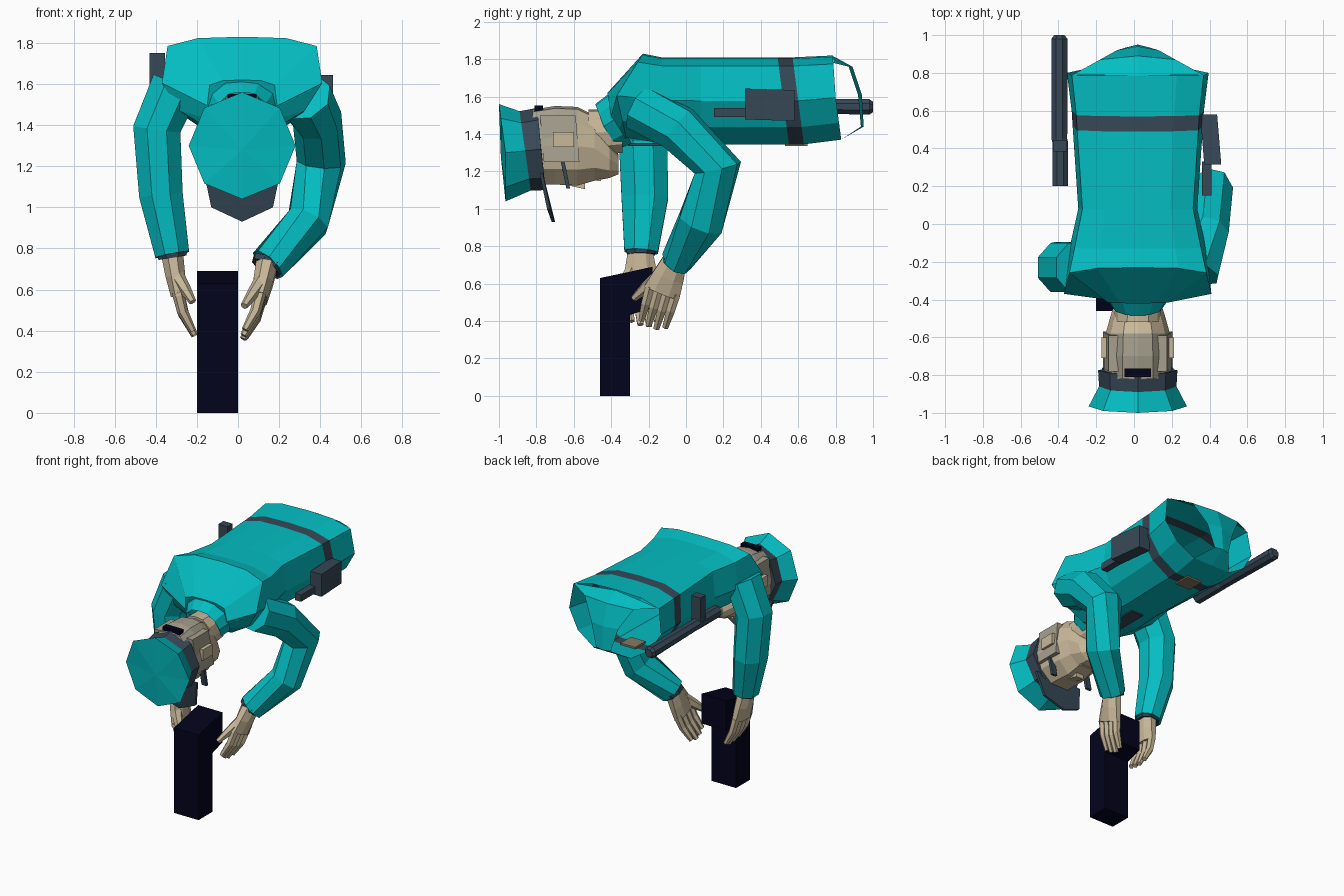
import bpy, bmesh, math
from mathutils import Vector as V

if "Cube" in bpy.data.objects:
    bpy.data.objects.remove(bpy.data.objects["Cube"])

def material(name, r, g, b):
    m = bpy.data.materials.new(name)
    m.diffuse_color = (r, g, b, 1)
    m.use_nodes = True
    m.node_tree.nodes["Principled BSDF"].inputs["Base Color"].default_value = m.diffuse_color
    return m

TEAL = material("teal cloth", 0.001, 0.51, 0.54)
SLATE = material("dark slate", 0.038, 0.065, 0.095)
SKIN = material("tan skin", 0.58, 0.48, 0.32)
HAIR = material("grey hair", 0.38, 0.35, 0.27)
NAVY = material("navy black", 0.001, 0.001, 0.012)
BROWN = material("buckle brown", 0.24, 0.19, 0.12)
CX = 0.02  # body centre line

def finish(bm, name, *mats):
    bmesh.ops.recalc_face_normals(bm, faces=bm.faces)
    me = bpy.data.meshes.new(name)
    bm.to_mesh(me)
    bm.free()
    for m in mats:
        me.materials.append(m)
    ob = bpy.data.objects.new(name, me)
    bpy.context.collection.objects.link(ob)
    return ob

def skin_rings(name, rings, mats, caps=(True, True), bands=()):
    """Join rings of points; segments listed in bands take the second material."""
    bm = bmesh.new()
    vs = [[bm.verts.new(p) for p in r] for r in rings]
    n = len(vs[0])
    for k in range(len(vs) - 1):
        for i in range(n):
            j = (i + 1) % n
            f = bm.faces.new((vs[k][i], vs[k][j], vs[k + 1][j], vs[k + 1][i]))
            f.material_index = 1 if k in bands else 0
    if caps[0]:
        bm.faces.new(vs[0])
    if caps[1]:
        bm.faces.new(vs[-1])
    return finish(bm, name, *mats)

BODY = [(0, 1), (.55, .985), (.93, .9), (1, .5), (.78, .2), (.4, 0)]
ROUND = [(0, 1), (.45, .97), (.85, .78), (1, .5), (.85, .2), (.4, 0)]

def section(hw, zt, zb, yt, ym, yb, prof=BODY):
    """Mirrored cross-section whose y follows its height."""
    half = []
    for fx, fz in prof:
        y = ym + (yt - ym) * (fz - .5) * 2 if fz > .5 else ym + (yb - ym) * (.5 - fz) * 2
        half.append((fx * hw, y, zb + fz * (zt - zb)))
    pts = half + [(-x, y, z) for x, y, z in reversed(half) if x > 0]
    return [(x + CX, y, z) for x, y, z in pts]

def tube(name, path, mat, hint=(0, 1, 0), sides=8):
    """Loft along (centre, radius along hint, radius across)."""
    rings = []
    for k, (c, ru, rv) in enumerate(path):
        a, b = V(path[max(k - 1, 0)][0]), V(path[min(k + 1, len(path) - 1)][0])
        t = (b - a).normalized()
        u = (V(hint) - t * V(hint).dot(t)).normalized()
        w = t.cross(u)
        rings.append([V(c) + u * ru * math.cos(q) + w * rv * math.sin(q)
                      for q in (math.tau * (i + .5) / sides for i in range(sides))])
    return skin_rings(name, rings, [mat])

def box(name, lo, hi, mat, shift=None):
    bm = bmesh.new()
    bmesh.ops.create_cube(bm, size=1)
    for v in bm.verts:
        v.co = V([(lo[i] + hi[i]) / 2 + v.co[i] * (hi[i] - lo[i]) for i in range(3)])
        if shift:
            v.co += V(shift(v.co))
    return finish(bm, name, mat)

# Torso with belt band
skin_rings("torso", [
    section(.17, 1.62, 1.37, -.42, -.40, -.33),
    section(.39, 1.83, 1.38, -.23, -.37, -.32),
    section(.36, 1.81, 1.35, -.13, -.12, -.12),
    section(.315, 1.81, 1.345, .08, .08, .08),
    section(.345, 1.81, 1.345, .49, .52, .55),
    section(.35, 1.81, 1.345, .57, .60, .63),
    section(.375, 1.82, 1.37, .785, .80, .83)], [TEAL, SLATE], (True, False), (4,))

# Seat strip between the open leg holes
bm = bmesh.new()
rows = []
for hw, y, z, yc in [(.345, .79, 1.78, .785), (.20, .87, 1.76, .89), (.11, .92, 1.61, .94),
                     (.06, .935, 1.44, .95), (.15, .83, 1.37, .83)]:
    rows.append([bm.verts.new((CX + s * hw, yc if s == 0 else y, z + (.037 if z == 1.78 and s == 0 else 0)))
                 for s in (-1, 0, 1)])
for a, b in zip(rows, rows[1:]):
    for i in (0, 1):
        bm.faces.new((a[i], a[i + 1], b[i + 1], b[i]))
finish(bm, "trouser_seat", TEAL)

# Collar, tie and buckle
skin_rings("collar", [
    section(.185, 1.625, 1.35, -.40, -.37, -.29, ROUND),
    section(.135, 1.56, 1.32, -.485, -.44, -.36, ROUND)], [TEAL], (False, False))
box("tie", (CX - .05, -.31, 1.337), (CX + .05, .06, 1.352), SLATE)
box("buckle", (CX - .06, .53, 1.335), (CX + .06, .65, 1.36), BROWN)

# Arms
tube("left_arm", [((.31, -.25, 1.54), .13, .15), ((.385, -.04, 1.43), .13, .12),
                  ((.405, .17, 1.22), .13, .12), ((.34, .08, .93), .13, .11),
                  ((.145, -.05, .72), .085, .095)], TEAL, (.3, 1, .5), 8)
tube("right_arm", [((-.30, -.23, 1.60), .14, .13), ((-.395, -.23, 1.38), .14, .125),
                   ((-.375, -.22, 1.06), .135, .115), ((-.32, -.24, .77), .097, .09)], TEAL)
tube("left_cuff", [((.15, -.045, .727), .083, .088), ((.137, -.055, .705), .076, .08)], SLATE)
tube("right_cuff", [((-.322, -.24, .78), .087, .08), ((-.318, -.24, .755), .08, .075)], SLATE)

# Hands
def hand(side, wrist, knuckle, tip, thumb, spread):
    w, k, t = V(wrist), V(knuckle), V(tip)
    s = V(spread)
    tube(side + "_palm", [(w, .072, .058), (w.lerp(k, .5), .092, .052), (k, .108, .04)], SKIN, s)
    for i, reach in enumerate((.9, 1, .97, .88)):
        o = 1.5 - i
        a = w.lerp(k, .9) + s * o * .05
        b = k.lerp(t, reach) + s * o * .046
        m = a.lerp(b, .5) + V((.014 if side == "left" else -.014, 0, 0))
        tube(f"{side}_finger_{i + 1}", [(a, .028, .03), (m, .027, .027), (b, .018, .017)], SKIN, s, 6)
    b = V(thumb)
    a = w.lerp(k, .45) - s * .04
    tube(side + "_thumb", [(a, .042, .04), (a.lerp(b, .55), .034, .03), (b, .018, .018)], SKIN, s, 6)

hand("left", (.14, -.06, .72), (.105, -.13, .55), (.025, -.18, .365), (.03, -.28, .52), (0, .93, -.25))
hand("right", (-.32, -.245, .77), (-.29, -.24, .57), (-.21, -.22, .375), (-.22, -.36, .54), (0, 1, 0))

# Neck and head, with hair on the back of the skull
skin_rings("neck", [section(.115, 1.53, 1.30, -.34, -.34, -.34, ROUND),
                    section(.125, 1.53, 1.28, -.52, -.52, -.52, ROUND)], [SKIN])
head = skin_rings("head", [section(h, t, b, y, y, y, ROUND) for h, t, b, y in [
    (.07, 1.29, 1.185, -.36), (.12, 1.37, 1.165, -.41), (.145, 1.50, 1.15, -.49),
    (.17, 1.545, 1.125, -.58), (.178, 1.55, 1.13, -.70), (.178, 1.53, 1.13, -.82)]], [SKIN, HAIR])
for f in head.data.polygons:
    if f.center.z > 1.38 and -.8 < f.center.y < -.58:
        f.material_index = 1
# Facial features
box("nose", (CX - .03, -.65, 1.105), (CX + .03, -.54, 1.15), SKIN,
    lambda c: (0, 0, .025 if c.y < -.6 else 0))
box("mouth", (CX - .06, -.475, 1.15), (CX + .06, -.455, 1.17), SKIN)
for s, side in ((1, "left"), (-1, "right")):
    xs = sorted((CX + s * .12, CX + s * .184))
    box(side + "_temple_hair", (xs[0], -.78, 1.25), (xs[1], -.59, 1.50), HAIR,
        lambda c, s=s: (-s * .03 if c.z > 1.4 else 0, .02 if c.z < 1.4 else 0, 0))
    xs = sorted((CX + s * .15, CX + s * .192))
    box(side + "_ear", (xs[0], -.71, 1.33), (xs[1], -.60, 1.41), SKIN)
    xs = sorted((CX + s * .13, CX + s * .17))
    box(side + "_spectacle_arm", (xs[0], -.665, 1.11), (xs[1], -.645, 1.28), SLATE,
        lambda c, s=s: (0, .025 if c.z < 1.2 else -.01, 0))

# Cap: flared crown, band, peak
def cap_ring(hw, hz, zc, yt, ys, yb):
    pts = []
    for i in range(8):
        a = math.tau * i / 8
        c, s = math.cos(a), math.sin(a)
        y = ys + (yt - ys) * max(c, 0) + (yb - ys) * max(-c, 0)
        pts.append((CX + hw * s, y, zc + hz * c))
    return pts
rim = cap_ring(.26, .26, 1.30, -1.0, -.965, -.965)
low = cap_ring(.205, .212, 1.31, -.89, -.86, -.83)
skin_rings("cap_crown", [low, rim], [TEAL], (False, False))
bm = bmesh.new()
top = bm.verts.new((CX, -.99, 1.28))
vs = [bm.verts.new(p) for p in rim]
for i in range(8):
    bm.faces.new((top, vs[i], vs[(i + 1) % 8]))
finish(bm, "cap_top", TEAL)
skin_rings("cap_band", [low, cap_ring(.21, .22, 1.32, -.795, -.775, -.75)], [SLATE], (True, True))
box("cap_back_gap", (CX - .07, -.81, 1.50), (CX + .07, -.765, 1.552), NAVY)
bm = bmesh.new()
peak = [(-.19, -.765, 1.19), (-.15, -.725, 1.0), (0, -.70, .93), (.15, -.725, 1.0), (.19, -.765, 1.19)]
lo = [bm.verts.new((CX + x, y, z)) for x, y, z in peak]
hi = [bm.verts.new((CX + x, y - .018, z)) for x, y, z in peak]
bm.faces.new(lo)
bm.faces.new(hi)
for i in range(5):
    j = (i + 1) % 5
    bm.faces.new((lo[i], lo[j], hi[j], hi[i]))
finish(bm, "cap_peak", SLATE)

# Side-handled baton on the right hip
tube("baton", [((-.39, .20, 1.55), .045, .045), ((-.39, .43, 1.55), .045, .045),
               ((-.395, .45, 1.55), .038, .045), ((-.395, .98, 1.545), .045, .046),
               ((-.395, 1.0, 1.545), .03, .03)], SLATE, (0, 0, 1))
box("baton_handle", (-.43, .385, 1.54), (-.355, .445, 1.75), SLATE)

# Holster on the left hip
box("holster", (.36, .315, 1.47), (.45, .58, 1.635), SLATE,
    lambda c: (.012 if c.y < .4 else -.01, 0, .008 if c.y < .4 else 0))
box("holster_barrel", (.36, .15, 1.49), (.41, .33, 1.54), SLATE)

# Post with a head jutting backward
box("post", (-.20, -.46, 0), (0, -.30, .63), NAVY, lambda c: (0, 0, .034 if c.z > .3 and c.y > -.4 else 0))
box("post_head", (-.20, -.31, .43), (0, -.18, .662), NAVY,
    lambda c: (0, 0, (.028 if c.z > .5 else .04) if c.y > -.25 else 0))
